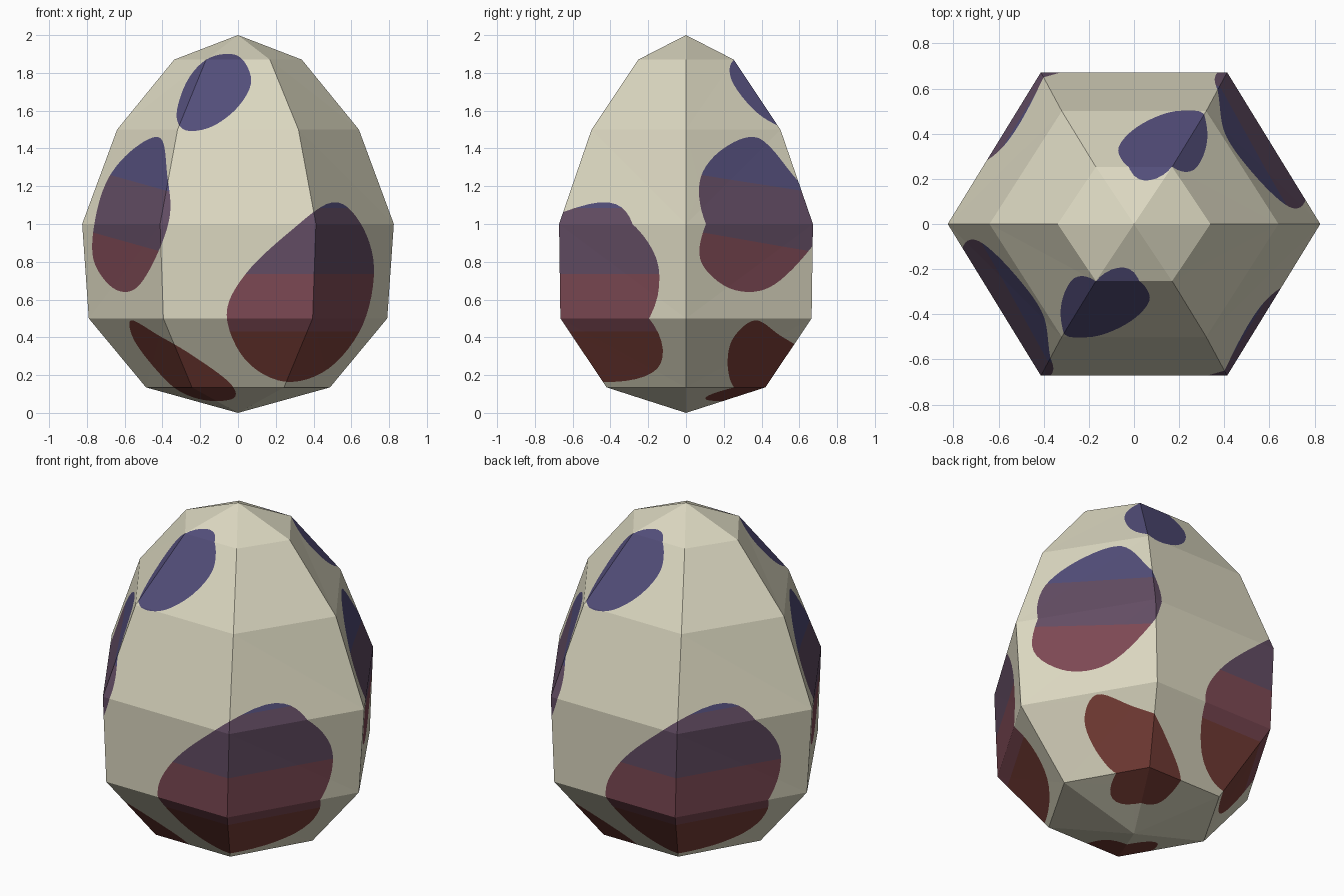
import bpy, bmesh, math
from mathutils import Vector, Matrix
from mathutils.bvhtree import BVHTree
from mathutils.geometry import delaunay_2d_cdt

if "Cube" in bpy.data.objects:
    bpy.data.objects.remove(bpy.data.objects["Cube"])


def linear(r, g, b):
    return tuple(((c / 255 + 0.055) / 1.055) ** 2.4 for c in (r, g, b)) + (1,)


# Colours: shell, then the spot bands from top to bottom
COLOURS = [("cream", linear(220, 216, 193)), ("slate blue", linear(83, 78, 122)),
           ("plum", linear(99, 77, 100)), ("wine red", linear(125, 73, 84)),
           ("rust brown", linear(122, 63, 56))]

# Shell rings: height, half width in x, half depth in y
RINGS = [(0.135, 0.487, 0.42), (0.5, 0.79, 0.665), (1.0, 0.825, 0.672),
         (1.5, 0.64, 0.50), (1.87, 0.338, 0.253)]

# Spot outlines seen from the front, smoothed later
TOP = [(0, 1.89), (.07, 1.76), (0, 1.62), (-.14, 1.515), (-.28, 1.497),
       (-.325, 1.585), (-.265, 1.765), (-.15, 1.88)]
SIDE = [(-.41, 1.455), (-.375, 1.26), (-.36, 1.05), (-.43, .835), (-.54, .66),
        (-.66, .66), (-.765, .81), (-.755, 1.03), (-.685, 1.245), (-.55, 1.4)]
BIG = [(.5, 1.115), (.645, 1.01), (.72, .77), (.66, .465), (.48, .235),
       (.25, .165), (.04, .28), (-.06, .52), (.04, .735), (.275, .96)]
LOW = [(-.565, .49), (-.42, .41), (-.25, .31), (-.05, .165), (-.02, .08),
       (-.16, .065), (-.31, .115), (-.43, .225), (-.55, .385)]

# Each spot: outline, band tilt, band heights (at x = -0.5)
SPOTS = [(TOP, 0, (0,)), (SIDE, 0.28, (1.21, 0.88)),
         (BIG, 0, (1.085, 0.735, 0.43)), (LOW, 0, (2, 2, 2))]


def smooth(points, steps=6):
    """Closed Catmull-Rom curve through the points."""
    p = [Vector(q) for q in points]
    out = []
    for i in range(len(p)):
        a, b, c, d = (p[(i + k) % len(p)] for k in (-1, 0, 1, 2))
        for s in range(steps):
            t = s / steps
            out.append(0.5 * (2 * b + (c - a) * t + (2 * a - 5 * b + 4 * c - d) * t * t
                              + (3 * b - a - 3 * c + d) * t ** 3))
    return out


def inside(pt, poly):
    hit = False
    for a, b in zip(poly, poly[1:] + poly[:1]):
        if (a.y > pt.y) != (b.y > pt.y):
            if pt.x < a.x + (pt.y - a.y) * (b.x - a.x) / (b.y - a.y):
                hit = not hit
    return hit


# Front half of the six-sided shell, as triangles
verts = [Vector((0, 0, 0)), Vector((0, 0, 2))]
tris = []
for z, rx, ry in RINGS:
    verts += [Vector((-rx, 0, z)), Vector((-rx / 2, -ry, z)),
              Vector((rx / 2, -ry, z)), Vector((rx, 0, z))]
for k in range(3):
    for r in range(len(RINGS) - 1):
        a = 2 + 4 * r + k
        if k < 2:
            tris += [(a, a + 1, a + 5), (a, a + 5, a + 4)]
        else:
            tris += [(a, a + 1, a + 4), (a + 1, a + 5, a + 4)]
    tris += [(0, 3 + k, 2 + k), (1, len(verts) - 4 + k, len(verts) - 3 + k)]
tree = BVHTree.FromPolygons(verts, tris)

# Flat front map holding the shell edges, spot outlines and band lines
pts = [Vector((v.x, v.z)) for v in verts]
edges = list({tuple(sorted(e)) for a, b, c in tris for e in ((a, b), (b, c), (a, c))})
shapes = []
for outline, tilt, levels in SPOTS:
    def height(p, tilt=tilt):
        return p.y + tilt * (p.x + 0.5)
    loop, crossings = [], {}
    curve = smooth(outline)
    for p, q in zip(curve, curve[1:] + curve[:1]):
        loop.append(p)
        hp, hq = height(p), height(q)
        cuts = [(level - hp) / (hq - hp) for level in levels
                if (hp > level) != (hq > level)]
        for level, t in zip([v for v in levels if (hp > v) != (hq > v)], cuts):
            crossings.setdefault(level, []).append(len(pts) + len(loop))
            loop.append(p.lerp(q, t))
    n = len(pts)
    edges += [(n + i, n + (i + 1) % len(loop)) for i in range(len(loop))]
    edges += [tuple(c[:2]) for c in crossings.values()]
    pts += loop
    shapes.append((loop, height, levels))

flat, _, faces, *_ = delaunay_2d_cdt(pts, edges, [], 0, 1e-5)


def lift(p):
    """Place a point of the front map on the shell."""
    hit = tree.ray_cast(Vector((p.x * 0.9999, -5, 1 + (p.y - 1) * 0.9999)), Vector((0, 1, 0)))[0]
    y = hit.y if hit and hit.y < -0.001 else 0
    return Vector((p.x, y, p.y))


# Egg: painted front half, turned half round for the back
bm = bmesh.new()
bv = [bm.verts.new(lift(p)) for p in flat]
for f in faces:
    mid = sum((flat[i] for i in f), Vector((0, 0))) / len(f)
    face = bm.faces.new([bv[i] for i in f])
    for loop, height, levels in shapes:
        if inside(mid, loop):
            face.material_index = 1 + sum(level > height(mid) for level in levels)
copy = bmesh.ops.duplicate(bm, geom=bm.verts[:] + bm.edges[:] + bm.faces[:])["geom"]
bmesh.ops.rotate(bm, matrix=Matrix.Rotation(math.pi, 3, 'Z'),
                 verts=[g for g in copy if isinstance(g, bmesh.types.BMVert)])
bmesh.ops.remove_doubles(bm, verts=bm.verts[:], dist=1e-4)
bmesh.ops.recalc_face_normals(bm, faces=bm.faces[:])

mesh = bpy.data.meshes.new("spotted_egg")
for name, colour in COLOURS:
    mat = bpy.data.materials.new(name)
    mat.diffuse_color = colour
    mat.use_nodes = True
    mat.node_tree.nodes["Principled BSDF"].inputs["Base Color"].default_value = mat.diffuse_color
    mesh.materials.append(mat)
bm.to_mesh(mesh)
bm.free()
bpy.context.collection.objects.link(bpy.data.objects.new("spotted_egg", mesh))
